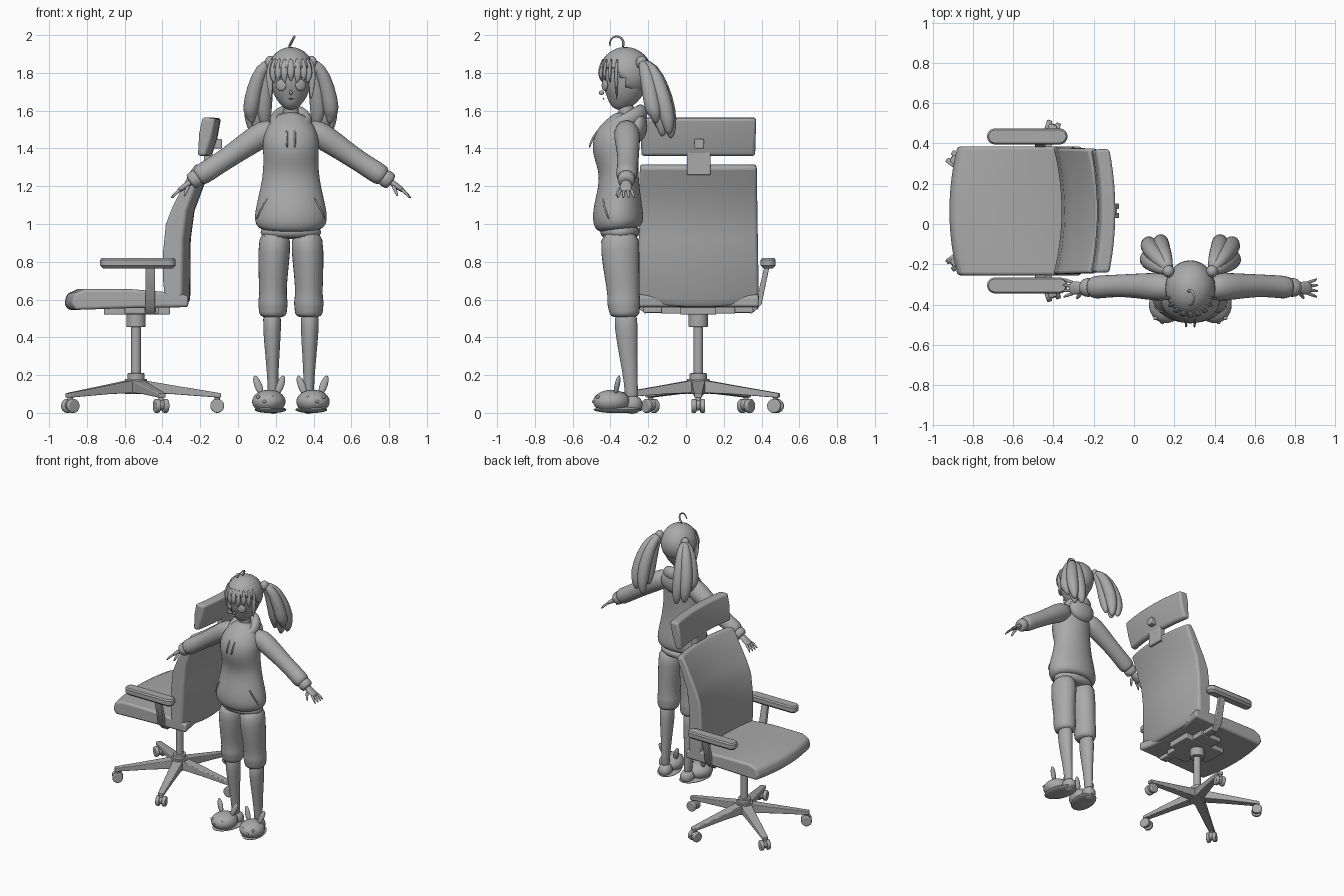
import bpy, bmesh
from math import sin, cos, pi, radians
from mathutils import Vector, Matrix, Euler

if "Cube" in bpy.data.objects:
    bpy.data.objects.remove(bpy.data.objects["Cube"])

grey = bpy.data.materials.new("plain_grey")
grey.use_nodes = True
grey.diffuse_color = (0.4, 0.4, 0.4, 1)
grey.node_tree.nodes["Principled BSDF"].inputs["Base Color"].default_value = (0.4, 0.4, 0.4, 1)

X, Y, Z = Vector((1, 0, 0)), Vector((0, 1, 0)), Vector((0, 0, 1))
GIRL_X = 0.28                    # the figure's centre line
CHAIR = Vector((-0.54, 0.065, 0))  # the chair's column


def finish(name, bm, subsurf=0, bevel=0):
    bmesh.ops.recalc_face_normals(bm, faces=bm.faces)
    mesh = bpy.data.meshes.new(name)
    bm.to_mesh(mesh)
    bm.free()
    mesh.materials.append(grey)
    obj = bpy.data.objects.new(name, mesh)
    bpy.context.collection.objects.link(obj)
    if bevel:
        mod = obj.modifiers.new("rounded_edges", "BEVEL")
        mod.width, mod.segments, mod.angle_limit = bevel, 3, radians(40)
    if subsurf:
        obj.modifiers.new("smooth", "SUBSURF").levels = subsurf
        obj.modifiers["smooth"].render_levels = subsurf
        mesh.shade_smooth()
    else:
        bpy.ops.object.select_all(action="DESELECT")
        obj.select_set(True)
        bpy.context.view_layer.objects.active = obj
        bpy.ops.object.shade_smooth_by_angle(angle=radians(35))
    return obj


def bridge(bm, rings):
    n = len(rings[0])
    for a, b in zip(rings, rings[1:]):
        for i in range(n):
            bm.faces.new((a[i], a[(i + 1) % n], b[(i + 1) % n], b[i]))
    bm.faces.new(rings[0])
    bm.faces.new(rings[-1])


def tube(name, points, ref=Y, n=14, subsurf=1, bevel=0):
    """Skin rings along a path; each point is x, y, z, side radius, radius along ref."""
    bm = bmesh.new()
    path = [Vector(p[:3]) for p in points]
    rings = []
    for i, p in enumerate(points):
        t = (path[min(i + 1, len(path) - 1)] - path[max(i - 1, 0)]).normalized()
        u = (ref - t * ref.dot(t)).normalized()
        v = t.cross(u)
        grow = 2 ** 0.5 if n == 4 else 1
        angles = [2 * pi * (k + 0.5) / n for k in range(n)]
        rings.append([bm.verts.new(path[i] + grow * (v * p[3] * cos(a) + u * p[-1] * sin(a)))
                      for a in angles])
    bridge(bm, rings)
    return finish(name, bm, subsurf, bevel)


def rod(name, start, end, r, ref=Y, bevel=0.004):
    return tube(name, [(*start, r), (*end, r)], ref, 20, 0, bevel)


def ball(name, loc, size, rot=(0, 0, 0), keep=None):
    bm = bmesh.new()
    bmesh.ops.create_uvsphere(bm, u_segments=28, v_segments=16, radius=1)
    bm.transform(Matrix.LocRotScale(Vector(loc), Euler(rot), Vector(size)))
    if keep:
        bmesh.ops.delete(bm, geom=[v for v in bm.verts if not keep(v.co)], context="VERTS")
    obj = finish(name, bm)
    obj.data.shade_smooth()
    return obj


def box(name, low, high, bevel=0.006):
    low, high = Vector(low), Vector(high)
    bm = bmesh.new()
    bmesh.ops.create_cube(bm, size=1)
    bm.transform(Matrix.LocRotScale((low + high) / 2, None, high - low))
    return finish(name, bm, bevel=bevel)


def cushion(name, profile, half, bend, droop=0, taper=0, bevel=0.015):
    """Sweep an x-z profile across the chair's width, bowing it towards the ends."""
    bm = bmesh.new()
    rings = []
    for k in range(-6, 7):
        s = k / 6
        rings.append([bm.verts.new((x + bend * s * s, CHAIR.y + s * (half + taper * (z - 1)),
                                    z + droop * s * s * (z < 0.7))) for x, z in profile])
    bridge(bm, rings)
    return finish(name, bm, bevel=bevel)


# ---- office chair: cushions ----
cushion("seat", [(-.92, .58), (-.905, .63), (-.85, .655), (-.6, .655), (-.36, .635), (-.3, .62),
                 (-.3, .56), (-.6, .555), (-.9, .545)], .32, .04)
cushion("backrest", [(-.35, .58), (-.36, .7), (-.36, .85), (-.345, 1), (-.31, 1.09), (-.265, 1.18),
                     (-.215, 1.28), (-.185, 1.32), (-.14, 1.3), (-.185, 1.19), (-.23, 1.07),
                     (-.25, .92), (-.253, .6), (-.28, .555)], .314, -.04, .03, -.015)
cushion("headrest", [(-.185, 1.36), (-.178, 1.48), (-.16, 1.565), (-.09, 1.56), (-.11, 1.45),
                     (-.14, 1.36)], .29, -.03, 0, .03)
box("headrest_bracket", (-.18, .005, 1.26), (-.135, .13, 1.42))
box("headrest_knob", (-.14, .045, 1.4), (-.085, .095, 1.45))

# ---- office chair: mechanism and armrests ----
box("tilt_mechanism", (-.71, -.03, .52), (-.36, .16, .565))
box("mechanism_plate", (-.6, -.13, .525), (-.42, .26, .57))
for s, side in ((-1, "right"), (1, "left")):
    def out(d):
        return CHAIR.y + s * d
    box("arm_bracket_" + side, (-.495, min(out(.18), out(.29)), .53), (-.435, max(out(.18), out(.29)), .56))
    tube("arm_post_" + side, [(-.465, out(.27), .535, .016, .026), (-.465, out(.32), .58, .016, .026),
                              (-.465, out(.365), .78, .013, .026)], X, 4, 0, .005)
    bm = bmesh.new()
    rings = []
    for z, inset in ((.765, .015), (.78, 0), (.81, 0), (.82, .008)):
        ring = []
        for k in range(24):
            a = 2 * pi * (k + .5) / 24
            shift = .16 if cos(a) > 0 else -.16
            r = .04 - inset
            ring.append(bm.verts.new((-.53 + shift + r * cos(a), out(.37) + r * sin(a), z)))
        rings.append(ring)
    bridge(bm, rings)
    finish("arm_pad_" + side, bm)

# ---- office chair: column and five-legged base ----
def at(r, z, d=Vector(), side=Vector()):
    return CHAIR + d * r + side + Z * z

rod("column", at(0, .15), at(0, .5), .026)
rod("column_top_collar", at(0, .455), at(0, .53), .052)
rod("base_hub", at(0, .1), at(0, .18), .06)
rod("column_bottom_collar", at(0, .17), at(0, .21), .046)
for i in range(5):
    a = 2 * pi * i / 5
    d = Vector((cos(a), sin(a), 0))
    across = Z.cross(d)
    tube(f"base_leg_{i}", [(*at(.03, .14, d), .036, .034), (*at(.2, .122, d), .03, .023),
                           (*at(.45, .092, d), .02, .012)], Z, 4, 0, .005)
    rod(f"caster_stem_{i}", at(.43, .04, d), at(.43, .1, d), .014)
    rod(f"caster_core_{i}", at(.425, .043, d, across * -.012), at(.425, .043, d, across * .012), .03, Z)
    for s in (-1, 1):
        rod(f"caster_wheel_{i}_{s}", at(.43, .037, d, across * s * .01),
            at(.43, .037, d, across * s * .036), .037, Z, .006)


# ---- girl: everything below is placed from her centre line ----
def g(points, s=1):
    return [(GIRL_X + s * p[0], *p[1:]) for p in points]


def spot(x, y, z):
    return (GIRL_X + x, y, z)


# head, face and neck
tube("head", g([(0, -.39, 1.62, .02, .025), (0, -.368, 1.64, .055, .065), (0, -.345, 1.68, .09, .1),
                (0, -.327, 1.74, .11, .125), (0, -.32, 1.8, .115, .13), (0, -.32, 1.86, .1, .115),
                (0, -.32, 1.91, .06, .07)]), n=20, subsurf=2)
tube("neck", g([(0, -.31, 1.5, .05), (0, -.315, 1.58, .042), (0, -.325, 1.68, .042)]))
ball("nose", spot(0, -.447, 1.695), (.008, .014, .012))
ball("mouth", spot(0, -.437, 1.663), (.016, .006, .003))

# hair
cap = ball("hair_cap", spot(0, -.32, 1.8), (.125, .14, .137),
           keep=lambda c: c.z > 1.69 + .12 * min(1, max(0, (-.3 - c.y) / .1)))
cap.modifiers.new("thickness", "SOLIDIFY").thickness = .012
for i in range(-4, 5):
    a, lock = i * .3, abs(i) == 4
    tip = 1.655 if lock else 1.755 - .01 * (i % 2)
    tube(f"fringe_{i + 4}", g([(.122 * f * sin(a), -.32 - .138 * f * cos(a), z, r, r * .5)
         for f, z, r in ((.85, 1.88, .012), (1, 1.81, .023), (.98, (1.81 + tip) / 2, .018), (.93, tip, .003))]),
         n=8)
tube("hair_curl", g([(.02 * sin(a), -.367 + .038 * cos(a), 1.957 + .038 * sin(a), .008 - .0011 * a)
                     for a in (-.6, 0, .6, 1.2, 1.8, 2.4, 3, 3.6)]), X, 8)
# strand layout for each tail: sideways shift, depth shift, tip height
strands = ((0, 0, 1.46), (.035, -.035, 1.53), (-.035, -.02, 1.5), (.03, .035, 1.47), (-.03, .045, 1.45))
for s, side in ((-1, "right"), (1, "left")):
    ball("hair_tie_" + side, spot(s * .108, -.235, 1.855), (.03, .03, .035))
    for k, (dx, dy, tip) in enumerate(strands):
        tube(f"tail_{side}_{k}", g([(.105, -.235, 1.86, .02), (.135 + dx * .5, -.2 + dy * .5, 1.83, .036),
             (.165 + dx * .8, -.165 + dy * .8, 1.72, .045), (.18 + dx, -.14 + dy, 1.6, .047),
             (.175 + dx, -.125 + dy, tip + .05, .034), (.17 + dx, -.125 + dy, tip, .01)], s), n=10)

# hoodie body, hem, hood and cords
tube("hoodie", g([(0, -.355, .965, .15, .1), (0, -.358, .985, .18, .125), (0, -.36, 1.02, .197, .137),
                  (0, -.36, 1.09, .188, .132), (0, -.355, 1.2, .16, .108), (0, -.357, 1.3, .146, .106),
                  (0, -.378, 1.4, .15, .13), (0, -.365, 1.46, .15, .122), (0, -.325, 1.53, .12, .09),
                  (0, -.315, 1.59, .06, .055)]), n=20, subsurf=2)
bm = bmesh.new()
rings = []
for k in range(24):
    a = 2 * pi * k / 24
    back = (1 + sin(a)) / 2
    centre = Vector(spot(.083 * cos(a), -.335 + .095 * sin(a), 1.5 + .085 * back))
    r = .024 + .016 * back
    rings.append([bm.verts.new(centre + Vector((r * cos(a) * cos(b), r * sin(a) * cos(b), r * 1.3 * sin(b))))
                  for b in [2 * pi * j / 10 for j in range(10)]])
for a, b in zip(rings, rings[1:] + rings[:1]):
    for j in range(10):
        bm.faces.new((a[j], a[(j + 1) % 10], b[(j + 1) % 10], b[j]))
finish("hood_collar", bm, 1)
ball("hood_back", spot(0, -.255, 1.52), (.105, .05, .085))

tube("trouser_hips", g([(0, -.35, 1, .16, .11), (0, -.35, .95, .172, .11), (0, -.35, .92, .15, .095)]))
for s, side in ((-1, "right"), (1, "left")):
    # face and hoodie details
    ball("eye_" + side, spot(s * .052, -.43, 1.735), (.03, .011, .031), (0, 0, s * .45))
    tube("brow_" + side, g([(.025, -.45, 1.775, .004), (.052, -.441, 1.78, .004), (.08, -.42, 1.77, .003)], s), Z, 6)
    tube("hood_cord_" + side, g([(.02, -.452, 1.51, .006), (.022, -.495, 1.46, .006), (.02, -.513, 1.4, .007)], s), n=8)
    tube("pocket_edge_" + side, g([(.115, -.44, 1.15, .005), (.155, -.436, 1.09, .006), (.184, -.405, 1.02, .005)], s), n=8)
    # sleeve, cuff and hand
    tube("sleeve_" + side, g([(.07, -.32, 1.51, .05), (.14, -.312, 1.482, .074), (.21, -.31, 1.437, .068),
                              (.33, -.305, 1.353, .057), (.42, -.31, 1.295, .057), (.475, -.315, 1.26, .06),
                              (.5, -.315, 1.243, .046)], s))
    tube("cuff_" + side, g([(.485, -.315, 1.253, .045), (.5, -.315, 1.243, .049), (.525, -.316, 1.226, .047),
                            (.535, -.316, 1.219, .036)], s))
    tube("palm_" + side, g([(.52, -.316, 1.23, .02, .025), (.56, -.318, 1.2, .017, .035),
                            (.59, -.318, 1.18, .013, .036), (.6, -.318, 1.173, .009, .028)], s), n=10)
    for k in range(4):
        spread = (k - 1.5) * .018
        reach = .64 - .006 * abs(k - 1.5)
        tube(f"finger_{side}_{k}", g([(.58, -.318 + spread, 1.187, .01), (.61, -.318 + spread * 1.3, 1.163, .009),
                                      (reach, -.318 + spread * 1.7, 1.135, .005)], s), n=8)
    tube("thumb_" + side, g([(.54, -.335, 1.205, .012), (.555, -.36, 1.175, .01), (.565, -.37, 1.145, .006)], s), n=8)
    # cropped trouser leg with rolled cuff, then the bare lower leg
    tube("trouser_leg_" + side, g([(.083, -.35, .97, .085, .105), (.088, -.35, .86, .088, .106),
                                   (.095, -.338, .72, .079, .095), (.095, -.33, .62, .073, .086),
                                   (.095, -.33, .585, .083, .092), (.095, -.327, .555, .077, .085),
                                   (.095, -.325, .525, .077, .083), (.095, -.325, .503, .06, .066)], s))
    tube("lower_leg_" + side, g([(.1, -.32, .55, .05, .062), (.1, -.317, .45, .05, .064), (.098, -.305, .3, .038, .049),
                                 (.095, -.29, .15, .027, .035), (.095, -.288, .05, .03, .038)], s))
    # bunny slipper
    turn = s * .25
    ball("slipper_toe_" + side, spot(s * .117, -.395, .06), (.088, .098, .062), (0, 0, turn))
    ball("slipper_heel_" + side, spot(s * .093, -.285, .045), (.048, .055, .05), (0, 0, turn))
    ball("slipper_sole_" + side, spot(s * .108, -.36, .017), (.08, .132, .018), (0, 0, turn))
    ball("slipper_nose_" + side, spot(s * .14, -.488, .06), (.01, .01, .008))
    for e in (-1, 1):
        ball(f"slipper_ear_{side}_{e}", spot(s * .115 + e * .058, -.365, .145), (.02, .014, .056), (-.2, e * .35, 0))
        ball(f"slipper_eye_{side}_{e}", spot(s * .132 + e * .042, -.468, .085), (.01, .01, .01))
